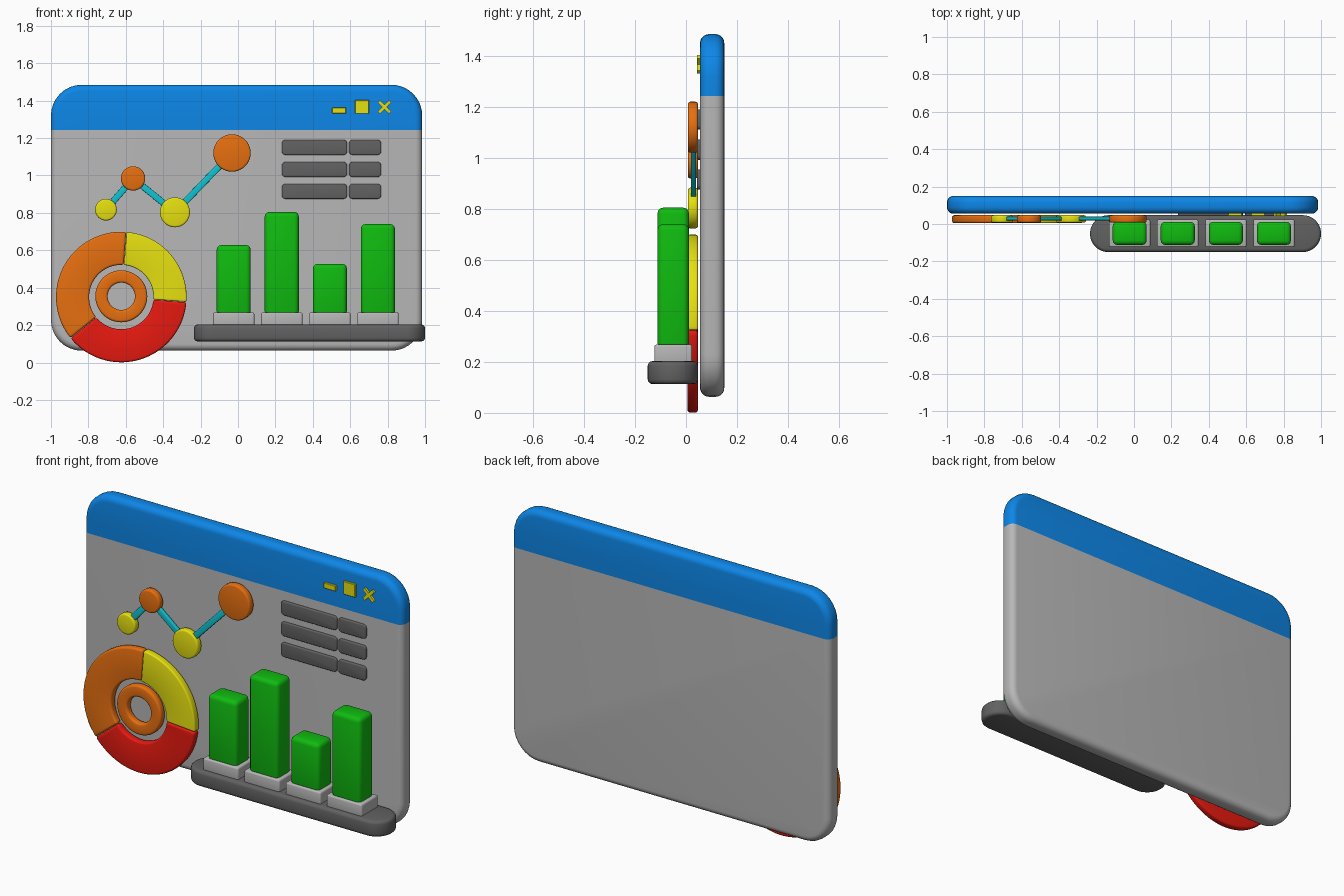
import bpy, bmesh
from math import sin, cos, pi, radians, hypot
from mathutils import Vector

if "Cube" in bpy.data.objects:
    bpy.data.objects.remove(bpy.data.objects["Cube"])

COLORS = {
    "blue": (0.004, 0.24, 0.8, 1), "orange": (0.8, 0.16, 0.005, 1),
    "yellow": (0.8, 0.75, 0.005, 1), "red": (0.8, 0.01, 0.005, 1),
    "green": (0.005, 0.5, 0.005, 1), "cyan": (0.005, 0.55, 0.65, 1),
    "dark_grey": (0.12, 0.12, 0.12, 1), "light_grey": (0.48, 0.48, 0.48, 1),
}
MATS = {}
for key, rgba in COLORS.items():
    MATS[key] = bpy.data.materials.new(key)
    MATS[key].diffuse_color = rgba


def smooth(ob):
    bpy.ops.object.select_all(action='DESELECT')
    ob.select_set(True)
    bpy.context.view_layer.objects.active = ob
    bpy.ops.object.shade_smooth_by_angle(angle=radians(35))


def slab(name, polys, lo, hi, bevel, color, axis='y', segs=3):
    """Flat polygons given a thickness lo..hi along an axis, with rounded edges."""
    mid = (lo + hi) / 2
    bm = bmesh.new()
    for poly in polys:
        bm.faces.new([bm.verts.new((a, mid, b) if axis == 'y' else (a, b, mid)) for a, b in poly])
    bmesh.ops.remove_doubles(bm, verts=bm.verts, dist=1e-5)
    bmesh.ops.recalc_face_normals(bm, faces=bm.faces)
    me = bpy.data.meshes.new(name)
    bm.to_mesh(me)
    bm.free()
    me.materials.append(MATS[color])
    ob = bpy.data.objects.new(name, me)
    bpy.context.collection.objects.link(ob)
    bpy.context.view_layer.objects.active = ob
    solid = ob.modifiers.new("Thickness", 'SOLIDIFY')
    solid.thickness = hi - lo
    solid.offset = 0
    bpy.ops.object.modifier_apply(modifier=solid.name)
    if bevel:
        bev = ob.modifiers.new("Round", 'BEVEL')
        bev.width = bevel
        bev.segments = segs
        bev.limit_method = 'ANGLE'
        bev.angle_limit = radians(30)
        bpy.ops.object.modifier_apply(modifier=bev.name)
    smooth(ob)
    return ob


def rounded(x0, x1, z0, z1, r, n=8):
    pts = []
    for k, (cx, cz) in enumerate([(x1 - r, z1 - r), (x0 + r, z1 - r), (x0 + r, z0 + r), (x1 - r, z0 + r)]):
        for i in range(n + 1):
            a = (k + i / n) * pi / 2
            pts.append((cx + r * cos(a), cz + r * sin(a)))
    return [pts]


def rect(x0, x1, z0, z1):
    return [[(x0, z0), (x1, z0), (x1, z1), (x0, z1)]]


def disc(cx, cz, r, n=40):
    return [[(cx + r * cos(2 * pi * i / n), cz + r * sin(2 * pi * i / n)) for i in range(n)]]


def arc(cx, cz, r0, r1, a0, a1, n=36):
    def p(r, i):
        a = radians(a0 + (a1 - a0) * i / n)
        return (cx + r * cos(a), cz + r * sin(a))
    return [[p(r0, i), p(r1, i), p(r1, i + 1), p(r0, i + 1)] for i in range(n)]


# Window panel, cut into grey body and blue title bar
def half_panel(name, color, keep_top):
    ob = slab(name, rounded(-1.0, 0.985, 0.063, 1.485, 0.165), 0.055, 0.15, 0.035, color, segs=5)
    bm = bmesh.new()
    bm.from_mesh(ob.data)
    bmesh.ops.bisect_plane(bm, geom=bm.verts[:] + bm.edges[:] + bm.faces[:],
                           plane_co=(0, 0, 1.242), plane_no=(0, 0, 1),
                           clear_inner=keep_top, clear_outer=not keep_top)
    bm.to_mesh(ob.data)
    bm.free()
    smooth(ob)


half_panel("window_panel", "light_grey", False)
half_panel("title_bar", "blue", True)

# Window buttons
slab("minimise_button", rect(0.503, 0.578, 1.332, 1.363), 0.043, 0.07, 0.002, "yellow", segs=1)
slab("maximise_button", rect(0.626, 0.70, 1.33, 1.404), 0.043, 0.07, 0.002, "yellow", segs=1)
L, w = 0.042, 0.009
plus = [(w, w), (w, L), (-w, L), (-w, w), (-L, w), (-L, -w), (-w, -w), (-w, -L), (w, -L), (w, -w), (L, -w), (L, w)]
c = cos(pi / 4)
slab("close_button", [[(0.783 + c * (x - z), 1.366 + c * (x + z)) for x, z in plus]],
     0.043, 0.07, 0, "yellow")

# Text bars
for row, z in enumerate((0.915, 1.032, 1.15)):
    for side, (x0, x1) in (("long", (0.235, 0.583)), ("short", (0.594, 0.765))):
        slab(f"text_bar_{side}_{row}", rounded(x0, x1, z - 0.04, z + 0.04, 0.018, 4),
             0.043, 0.07, 0.006, "dark_grey")

# Line graph: nodes and links
nodes = [(-0.706, 0.817, 0.058, "yellow"), (-0.561, 0.984, 0.065, "orange"),
         (-0.337, 0.803, 0.08, "yellow"), (-0.032, 1.12, 0.1, "orange")]
for i, (x, z, r, col) in enumerate(nodes):
    slab(f"graph_node_{i}", disc(x, z, r), 0.007, 0.047, 0.01, col)
for i, (a, b) in enumerate(zip(nodes, nodes[1:])):
    p, q = Vector(a[:2]), Vector(b[:2])
    d = (q - p).normalized()
    n = Vector((-d.y, d.x)) * 0.017
    slab(f"graph_link_{i}", [[tuple(v) for v in (p + n, q + n, q - n, p - n)]],
         0.019, 0.039, 0.005, "cyan")

# Donut chart
cx, cz = -0.624, 0.35
for name, a0, a1, col in (("yellow", -4.5, 85.5, "yellow"), ("orange", 85.5, 219, "orange"),
                          ("red", 219, 355.5, "red")):
    slab(f"donut_segment_{name}", arc(cx, cz, 0.172, 0.349, a0 + 0.2, a1 - 0.2), 0.005, 0.047, 0.012, col)
slab("donut_inner_ring", arc(cx, cz + 0.004, 0.073, 0.139, 0, 360, 48), 0.005, 0.047, 0.012, "orange")

# Bar chart: shelf, pads and bars
slab("chart_shelf", rounded(-0.235, 1.0, -0.15, 0.047, 0.0975, 12), 0.113, 0.203, 0.018, "dark_grey", 'z')
for i, top in enumerate((0.628, 0.805, 0.527, 0.74)):
    x = -0.023 + 0.257 * i
    slab(f"chart_pad_{i}", rect(x - 0.11, x + 0.11, -0.124, 0.024), 0.19, 0.268, 0.009, "light_grey", 'z')
    slab(f"chart_bar_{i}", rect(x - 0.091, x + 0.091, -0.112, 0.012), 0.25, top, 0.024, "green", 'z')

for m in bpy.data.materials:
    if m.users and not m.is_grease_pencil:
        m.use_nodes = True
        m.node_tree.nodes["Principled BSDF"].inputs["Base Color"].default_value = m.diffuse_color
